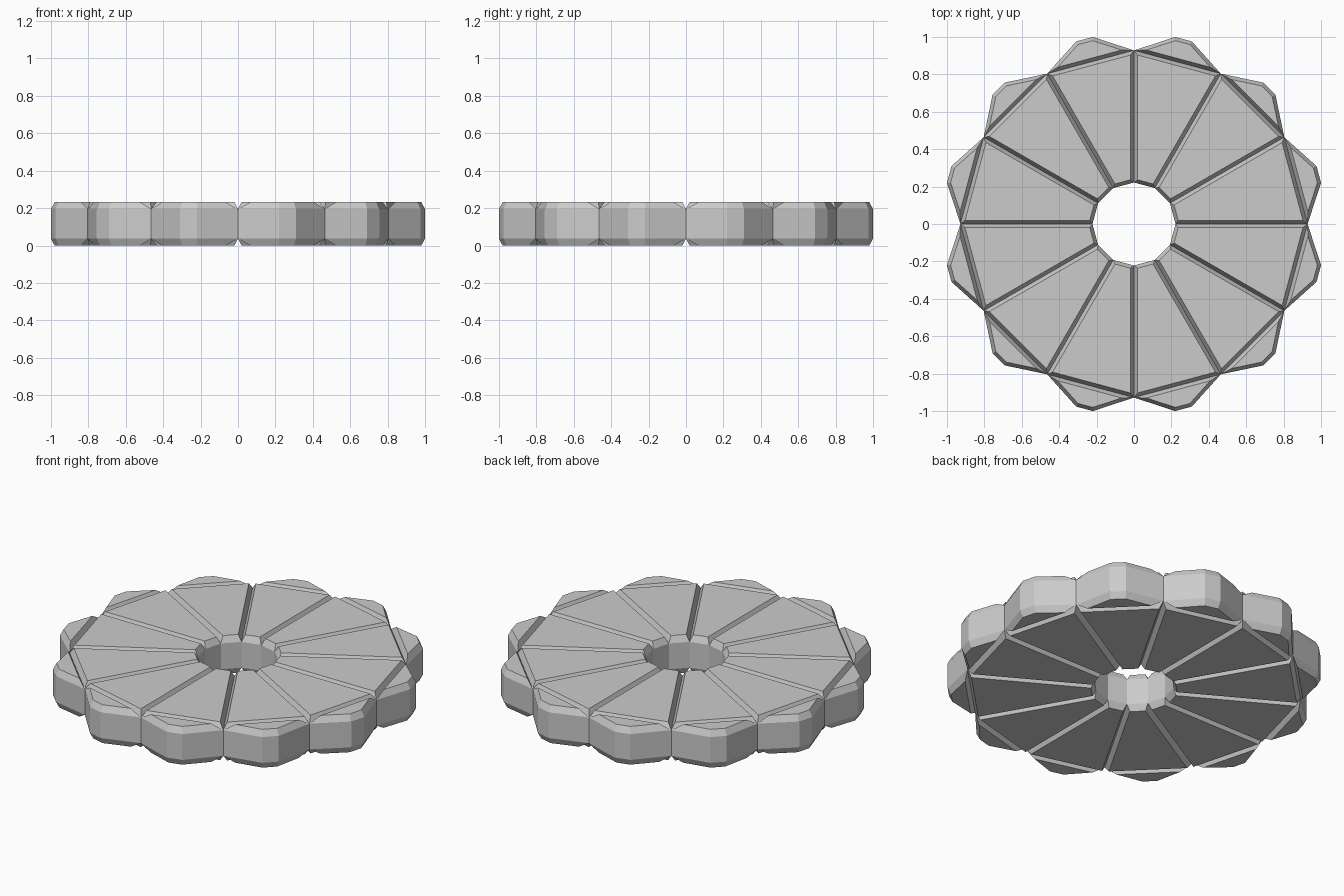
import bpy, bmesh, math
from mathutils import Vector

if "Cube" in bpy.data.objects:
    bpy.data.objects.remove(bpy.data.objects["Cube"])

H = 0.232        # thickness
CW, CH = 0.019, 0.038   # chamfer width and height
N = 12


def polar(r, deg):
    a = math.radians(deg)
    return Vector((r * math.cos(a), r * math.sin(a)))


def inset(pts, d):
    # move every edge of a counter-clockwise outline inward by d
    out = []
    for i, p in enumerate(pts):
        e1 = (p - pts[i - 1]).normalized()
        e2 = (pts[(i + 1) % len(pts)] - p).normalized()
        n1, n2 = Vector((-e1.y, e1.x)), Vector((-e2.y, e2.x))
        out.append(p + (n1 + n2) * d / (1 + n1.dot(n2)))
    return out


def chamfered_slab(name, pts):
    # closed prism with chamfered top and bottom rims
    small = inset(pts, CW)
    bm = bmesh.new()
    rings = [[bm.verts.new((p.x, p.y, z)) for p in outline]
             for outline, z in ((small, 0), (pts, CH), (pts, H - CH), (small, H))]
    n = len(pts)
    for a, b in zip(rings, rings[1:]):
        for i in range(n):
            j = (i + 1) % n
            bm.faces.new((a[i], a[j], b[j], b[i]))
    bm.faces.new(rings[0][::-1])
    bm.faces.new(rings[-1])
    mesh = bpy.data.meshes.new(name)
    bm.to_mesh(mesh)
    bm.free()
    ob = bpy.data.objects.new(name, mesh)
    bpy.context.collection.objects.link(ob)


R_IN, R_RIM, R_LOBE = 0.222, 0.928, 1.024
step = 360 / N
for k in range(N):
    a, b = k * step, (k + 1) * step
    mid = (a + b) / 2
    # paving wedge between the hole and the rim chord
    chamfered_slab(f"wedge_{k + 1}",
                   [polar(R_IN, a), polar(R_RIM, a), polar(R_RIM, b), polar(R_IN, b)])
    # outer scallop stone
    chamfered_slab(f"rim_lobe_{k + 1}",
                   [polar(R_RIM, a), polar(R_LOBE, mid - 2.6),
                    polar(R_LOBE, mid + 2.6), polar(R_RIM, b)])
